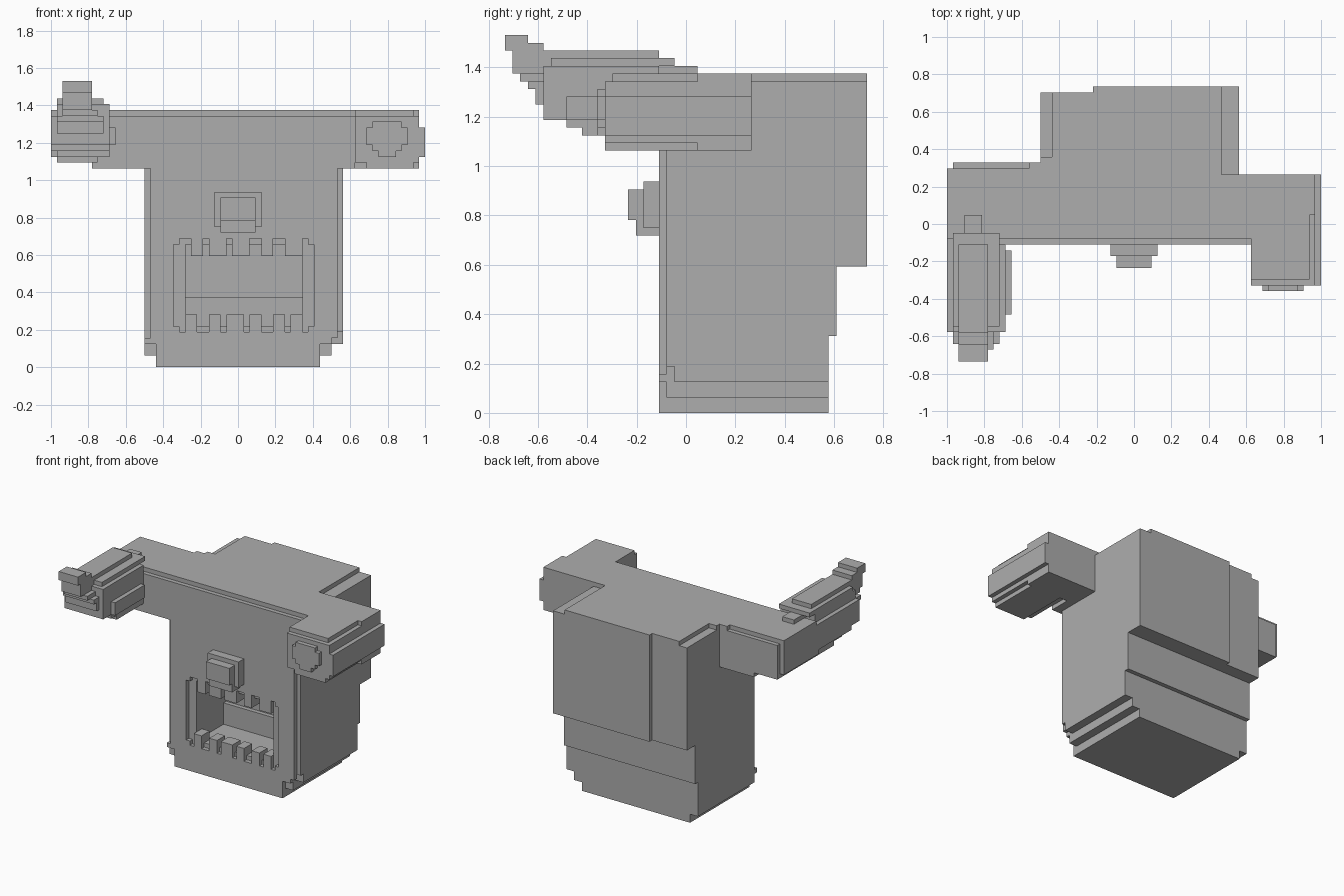
import bpy, bmesh

cube = bpy.data.objects.get("Cube")
if cube:
    bpy.data.objects.remove(cube, do_unlink=True)

U = 1 / 32  # size of one block

mat = bpy.data.materials.new("stone_grey")
mat.use_nodes = True
GREY = (0.42, 0.42, 0.42, 1)
mat.diffuse_color = GREY
mat.node_tree.nodes["Principled BSDF"].inputs["Base Color"].default_value = GREY


def part(name, boxes):
    """One flat-shaded object from boxes (x0, x1, y0, y1, z0, z1) in blocks;
    y is counted from half a block in front of the origin plane."""
    bm = bmesh.new()
    for x0, x1, y0, y1, z0, z1 in boxes:
        verts = bmesh.ops.create_cube(bm, size=1)["verts"]
        for v in verts:
            v.co.x = U * (x0 if v.co.x < 0 else x1)
            v.co.y = U * ((y0 if v.co.y < 0 else y1) - 0.5)
            v.co.z = U * (z0 if v.co.z < 0 else z1)
    mesh = bpy.data.meshes.new(name)
    bm.to_mesh(mesh)
    bm.free()
    mesh.materials.append(mat)
    obj = bpy.data.objects.new(name, mesh)
    bpy.context.collection.objects.link(obj)
    return obj


def around(x0, x1, z0, z1, hole, y0, y1):
    """Four boxes that leave a rectangular hole."""
    a, b, c, d = hole
    return [(x0, a, y0, y1, z0, z1), (b, x1, y0, y1, z0, z1),
            (a, b, y0, y1, z0, c), (a, b, y0, y1, d, z1)]


MOUTH = (-9, 11, 7, 21)
FRONT, SKIN = -3, -2

# Torso with the mouth cavity, stepped back and bevelled base
part("torso", around(-16, 18, 6, 43, MOUTH, SKIN, 9) + [
    (-16, 18, 9, 19, 6, 10),
    (-16, 18, 9, 20, 10, 19),
    (-16, -7, 9, 23, 19, 43),
    (-7, 18, 9, 24, 19, 43),
])
part("torso_base", [
    (-14, 14, FRONT, 19, 0, 2),
    (-16, 16, SKIN, 19, 2, 4),
    (-16, 16, SKIN, 19, 4, 6),
    (16, 18, -1, 19, 4, 6),
    (-14, 14, FRONT, SKIN, 2, 4),
    (-16, 16, FRONT, SKIN, 4, 5),
])
part("torso_top", [
    (-14, -7, SKIN, 23, 43, 44),
    (-7, 15, SKIN, 24, 43, 44),
    (-16, -14, SKIN, 12, 43, 44),
    (15, 18, SKIN, 9, 43, 44),
])

# Thin front panel framing the mouth
part("front_panel", around(-15, 17, 5, 43, (-11, 13, 6, 22), FRONT, SKIN))
part("mouth_corners", [(x, x + 1, FRONT, SKIN, z, z + 1)
                       for x in (-11, 12) for z in (6, 21)])
part("mouth_back", [(-9, 11, 8, 9, 7, 12)])

# Teeth
lower = [(-9, -7), (-5, -3), (-2, 1), (2, 4), (6, 8), (9, 11)]
upper = [(-8, -6), (-5, -2), (-1, 2), (4, 6), (8, 11)]
part("lower_teeth", [(a, b, FRONT, 0, 6, 9) for a, b in lower])
part("upper_teeth", [(a, b, FRONT, 0, 19, 22) for a, b in upper])

# Nose
part("nose", [
    (-4, 4, -5, FRONT, 24, 30),
    (-3, 3, -7, -5, 25, 29),
    (-3, 3, -6, FRONT, 23, 25),
])

# Left arm, pointing forward with a rounded end
part("left_shoulder", [
    (17, 20, FRONT, 9, 34, 43),
    (18, 20, SKIN, 9, 43, 44),
    (20, 31, 2, 9, 34, 44),
])
part("left_forearm", [
    (20, 31, -10, 2, 35, 43),
    (22, 30, -10, 2, 34, 36),
    (20, 30, -9, 2, 43, 44),
    (31, 32, -10, 9, 36, 41),
])
part("left_arm_end", [
    (24, 27, -11, -10, 36, 42),
    (23, 28, -11, -10, 37, 42),
    (22, 29, -11, -10, 38, 41),
])

# Right arm
part("right_shoulder", [
    (-25, -15, FRONT, 11, 34, 43),
    (-31, -25, FRONT, 11, 35, 43),
    (-32, -31, FRONT, 10, 36, 43),
    (-32, -18, SKIN, 10, 43, 44),
    (-18, -16, SKIN, 11, 43, 44),
])

# Right hand: layers that reach further forward as they rise
layers = [(-31, -24, -10, 35, 36), (-31, -22, -13, 36, 37),
          (-32, -22, -15, 37, 38), (-32, -22, -18, 38, 40),
          (-31, -23, -19, 40, 42), (-31, -23, -20, 42, 43),
          (-30, -24, -21, 43, 44), (-30, -25, -22, 44, 47)]
part("right_hand", [(a, b, y, FRONT, c, d) for a, b, y, c, d in layers] + [
    (-32, -22, -18, FRONT, 40, 43),
    (-22, -21, -15, -4, 38, 41),
    (-31, -22, -18, FRONT, 43, 45),
    (-31, -23, -17, -1, 45, 46),
    (-29, -26, -3, 2, 44, 45),
])
part("right_fingertips", [
    (-30, -25, -23, -20, 47, 49),
    (-30, -25, -20, -18, 47, 48),
])
